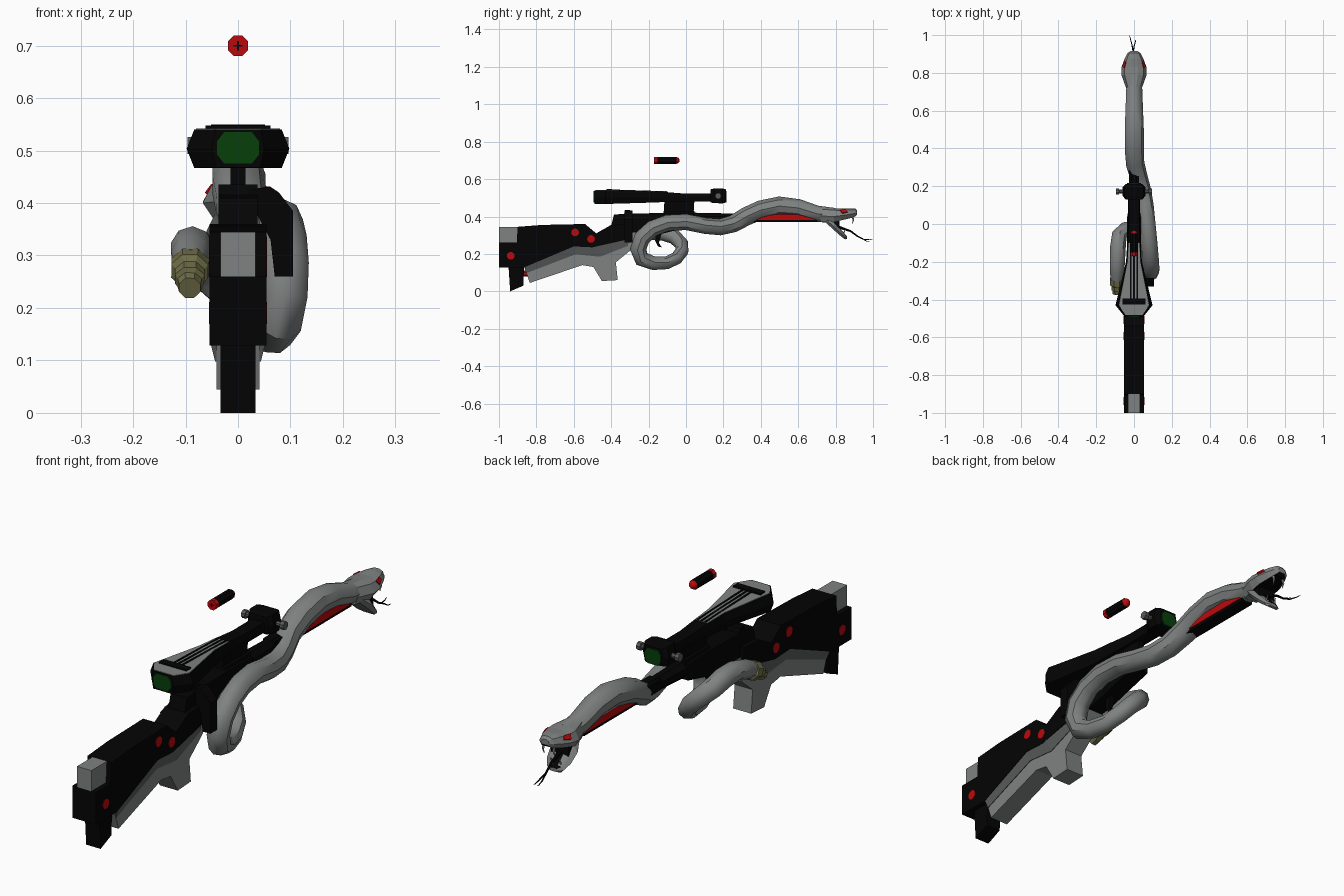
import bpy, bmesh, math
from mathutils import Vector


def material(name, rgb):
    m = bpy.data.materials.new(name)
    m.diffuse_color = (*rgb, 1)
    return m


BLACK = material("black", (0.0012, 0.0012, 0.0012))
GREY = material("grey", (0.21, 0.225, 0.22))
DARK = material("dark grey", (0.10, 0.107, 0.105))
RED = material("red", (0.50, 0.003, 0.004))
GREEN = material("green", (0.002, 0.05, 0.003))
OLIVE = material("olive", (0.17, 0.165, 0.07))
IVORY = material("ivory", (0.45, 0.43, 0.33))


def finish(bm, name, mat, smooth=False):
    bmesh.ops.recalc_face_normals(bm, faces=bm.faces)
    me = bpy.data.meshes.new(name)
    bm.to_mesh(me)
    bm.free()
    ob = bpy.data.objects.new(name, me)
    bpy.context.collection.objects.link(ob)
    me.materials.append(mat)
    if smooth:
        bpy.ops.object.select_all(action='DESELECT')
        ob.select_set(True)
        bpy.context.view_layer.objects.active = ob
        bpy.ops.object.shade_smooth_by_angle(angle=math.radians(40))
    return ob


def loft(name, rings, mat, smooth=False):
    """Skin a list of equal-length point rings and cap the ends."""
    bm = bmesh.new()
    vs = [[bm.verts.new(p) for p in r] for r in rings]
    n = len(vs[0])
    for a, b in zip(vs, vs[1:]):
        for i in range(n):
            j = (i + 1) % n
            bm.faces.new((a[i], a[j], b[j], b[i]))
    bm.faces.new(vs[0])
    bm.faces.new(vs[-1])
    return finish(bm, name, mat, smooth)


def prism(name, profile, x0, x1, mat):
    """Extrude a side profile of (y, z) points from x0 to x1."""
    return loft(name, [[(x, y, z) for y, z in profile] for x in (x0, x1)], mat)


def box(name, x0, x1, y0, y1, z0, z1, mat):
    return prism(name, [(y0, z0), (y1, z0), (y1, z1), (y0, z1)], x0, x1, mat)


def tube(name, path, mat, sides=9, smooth=True):
    """Sweep a round section along (x, y, z, radius) points."""
    pts = [Vector(p[:3]) for p in path]
    rings, up = [], Vector((0, 0.1, 1))
    for i, p in enumerate(pts):
        t = (pts[min(i + 1, len(pts) - 1)] - pts[max(i - 1, 0)]).normalized()
        up = (up - t * up.dot(t)).normalized()
        side = t.cross(up)
        rings.append([p + path[i][3] * (math.cos(a) * side + math.sin(a) * up)
                      for a in (2 * math.pi * (k + .5) / sides for k in range(sides))])
    return loft(name, rings, mat, smooth)


def hexring(y, w, z0, z1, flat=0.85):
    zm = (z0 + z1) / 2
    return [(-w, y, zm), (-w * flat, y, z1), (w * flat, y, z1),
            (w, y, zm), (w * flat, y, z0), (-w * flat, y, z0)]


# Stock, butt leg and cheek block
prism("stock", [(-1, .26), (-.905, .26), (-.9, .345), (-.77, .355), (-.54, .36), (-.48, .31),
                (-.40, .355), (-.30, .36), (-.30, .28), (-.5, .235), (-.6, .24),
                (-.865, .128), (-1, .128)], -.054, .054, BLACK)
prism("butt_leg", [(-.95, .15), (-.94, 0), (-.87, .03), (-.865, .15)], -.033, .033, BLACK)
box("cheek_block", -.033, .033, -1, -.89, .258, .345, GREY)
tube("butt_pin", [(0, -.88, .095, .018), (0, -.82, .095, .018)], RED, 8)

# Grip with a darker shoulder band following the stock edge
outer = [(-.865, .13), (-.6, .24), (-.48, .235), (-.31, .315), (-.22, .315), (-.29, .225),
         (-.375, .155), (-.365, .06), (-.45, .055), (-.495, .13), (-.555, .14), (-.835, .045)]
prism("grip", outer, -.041, .041, GREY)
for s in (-1, 1):
    top = [(-.863, .135), (-.6, .245), (-.48, .24), (-.3, .312)]
    low = [(-.852, .098), (-.59, .198), (-.46, .185), (-.31, .243)]
    loft("grip_shoulder", [[(s * .053, *t), (s * .0435, *b), (s * .02, *b), (s * .02, *t)]
                           for t, b in zip(top, low)], DARK)

# Side buttons
for s in (-1, 1):
    for y, z in ((-.937, .19), (-.593, .315), (-.508, .28)):
        tube("side_button", [(s * .05, y, z, .021), (s * .0555, y, z, .021)], RED, 10)

# Receiver, bolt handle, barrel and trigger
prism("receiver", [(-.42, .27), (-.40, .35), (-.385, .41), (-.33, .415), (-.325, .435), (-.30, .435),
                   (-.295, .415), (-.1, .42), (.04, .415), (.04, .35), (-.2, .29)], -.037, .037, BLACK)
tube("barrel", [(0, -.05, .385, .04), (0, .1, .388, .034), (0, .3, .39, .027)], BLACK, 8)
box("fore_rail", -.026, .026, .2, .70, .37, .415, BLACK)
for s in (-1, 1):
    box("rail_inlay", s * .024, s * .03, .31, .69, .381, .411, RED)
handle = [(.02, .425), (.06, .432), (.078, .42), (.105, .385), (.105, .26), (.07, .26), (.062, .33), (.03, .39)]
loft("bolt_handle", [[(x, y, z) for x, z in handle] for y in (-.33, -.285)], BLACK)
prism("trigger", [(-.16, .31), (-.13, .31), (-.145, .26), (-.13, .235), (-.15, .24), (-.165, .27)],
      -.01, .01, BLACK)

# Scope body with flared eyepiece and front block
scope = [(-.49, .05, .468, .54), (-.43, .098, .467, .54), (-.2, .042, .474, .535),
         (-.1, .036, .478, .53), (0, .032, .48, .522), (.13, .033, .48, .522)]
loft("scope_body", [hexring(*r) for r in scope], BLACK)
loft("scope_front", [hexring(*r) for r in ((.13, .045, .475, .545), (.15, .06, .472, .55),
                                           (.195, .06, .47, .55), (.213, .042, .475, .545))], BLACK)
loft("scope_top_plate", [hexring(y, w * .82, z1 - .003, z1 + .002, .99)
                         for y, w, z0, z1 in [(-.483, .056, .468, .54)] + scope[1:4]], GREY)
for x in (-.018, 0, .018):
    prism("scope_top_rail", [(-.41, .540), (-.41, .545), (-.1, .535), (-.1, .53)], x - .004, x + .004, BLACK)
box("scope_rear_sight", -.062, .062, -.425, -.395, .538, .548, BLACK)
for y, w in ((-.492, .041), (.214, .036)):
    loft("lens", [[(w * a, y + d, .505 + .031 * b) for a, b in
                   ((-1, -.4), (-.65, -1), (.65, -1), (1, -.4), (1, .4), (.65, 1), (-.65, 1), (-1, .4))]
                  for d in (-.003, .003)], GREEN)
for s in (-1, 1):
    tube("scope_knob", [(s * .055, .172, .51, .01), (s * .078, .172, .51, .01),
                        (s * .079, .172, .51, .017), (s * .096, .172, .51, .017)], DARK, 8)
prism("scope_mount", [(-.12, .41), (-.115, .485), (.045, .485), (.04, .41)], -.014, .014, BLACK)
box("mount_foot", -.026, .026, -.12, .045, .405, .43, BLACK)

# Floating cartridge
tube("cartridge", [(0, -.152, .70, .0205), (0, -.05, .70, .0205)], BLACK, 8)
tube("cartridge_base", [(0, -.17, .70, .021), (0, -.152, .70, .021)], RED, 8)
tube("cartridge_tip", [(0, -.05, .70, .019), (0, -.04, .70, .015), (0, -.034, .70, .006)], RED, 8)
for a, b in ((.009, .0015), (.0015, .009)):
    box("primer_mark", -a, a, -.172, -.169, .70 - b, .70 + b, BLACK)

# Serpent body: over the rail, down the right side, round the guard loop, back along the left
tube("serpent_body", [
    (0, .79, .405, .042), (0, .7, .415, .044), (0, .6, .446, .048), (0, .5, .456, .052), (0, .4, .435, .052),
    (.005, .32, .40, .05), (.025, .25, .36, .047), (.045, .18, .343, .045), (.06, .1, .35, .044),
    (.07, 0, .37, .044), (.08, -.1, .365, .044), (.087, -.18, .335, .044), (.09, -.235, .285, .045),
    (.088, -.255, .225, .045), (.08, -.235, .172, .043), (.068, -.175, .15, .038), (.052, -.105, .152, .035),
    (.03, -.05, .178, .035), (0, -.022, .215, .036), (-.043, -.025, .255, .038), (-.078, -.06, .29, .041),
    (-.085, -.12, .31, .042), (-.088, -.19, .315, .041), (-.09, -.25, .30, .039), (-.091, -.30, .282, .032)], GREY)

# Rattle
tube("rattle", [(-.091, -.285, .285, .028), (-.091, -.29, .28, .039), (-.092, -.32, .27, .038),
                (-.092, -.322, .265, .03), (-.092, -.343, .255, .03), (-.092, -.345, .248, .025),
                (-.092, -.368, .238, .022)], OLIVE, 8, False)


# Serpent head: two jaws with a dark mouth lining
def jaw_ring(y, w, z0, z1):
    h = z1 - z0
    return [(-w, y, z0 + h * .4), (-w * .75, y, z0 + h * .85), (-w * .3, y, z1), (w * .3, y, z1),
            (w * .75, y, z0 + h * .85), (w, y, z0 + h * .4), (w * .7, y, z0), (-w * .7, y, z0)]


upper = loft("upper_jaw", [jaw_ring(*r) for r in (
    (.72, .042, .37, .452), (.79, .067, .37, .445), (.83, .066, .38, .442),
    (.875, .05, .39, .444), (.905, .034, .40, .442), (.915, .018, .41, .432))], GREY)
lower = loft("lower_jaw", [jaw_ring(*r) for r in (
    (.75, .042, .365, .41), (.79, .06, .328, .375), (.825, .054, .297, .335),
    (.85, .037, .278, .305), (.86, .018, .28, .295))], GREY)
for ob, sign in ((upper, -1), (lower, 1)):
    ob.data.materials.append(BLACK)
    for f in ob.data.polygons:
        if f.normal.z * sign > .55 and f.center.y > .78 and abs(f.center.x) < .02:
            f.material_index = 1
loft("throat", [[(x, y, z) for x, z in ((-w, a), (w, a), (w, b), (-w, b))]
                for y, w, a, b in ((.77, .035, .37, .41), (.82, .04, .335, .395))], BLACK)
# Eyes lie as slim slanted plates on the upper cheeks
for s in (-1, 1):
    loft("eye", [[(s * (.047 + d), .822, .430 + d), (s * (.058 + d), .835, .415 + d),
                  (s * (.044 + d), .865, .420 + d), (s * (.040 + d), .855, .433 + d)]
                 for d in (-.002, .005)], RED)
    tube("upper_fang", [(s * .024, .888, .405, .006), (s * .024, .895, .38, .004),
                        (s * .024, .888, .36, .001)], IVORY, 6)
    tube("lower_fang", [(s * .02, .84, .305, .005), (s * .02, .852, .33, .001)], IVORY, 6)
    tube("tongue_fork", [(-.004, .915, .295, .004), (-.004 + s * .007, .95, .278, .003),
                         (-.006 + s * .014, .975 + s * -.01, .272 - s * .004, .002),
                         (-.008 + s * .016, .99 - s * .01, .274 - s * .006, .001)], BLACK, 5)
tube("tongue", [(0, .79, .355, .008), (0, .84, .335, .007), (-.002, .88, .322, .005),
                (-.004, .92, .292, .004)], BLACK, 6)
